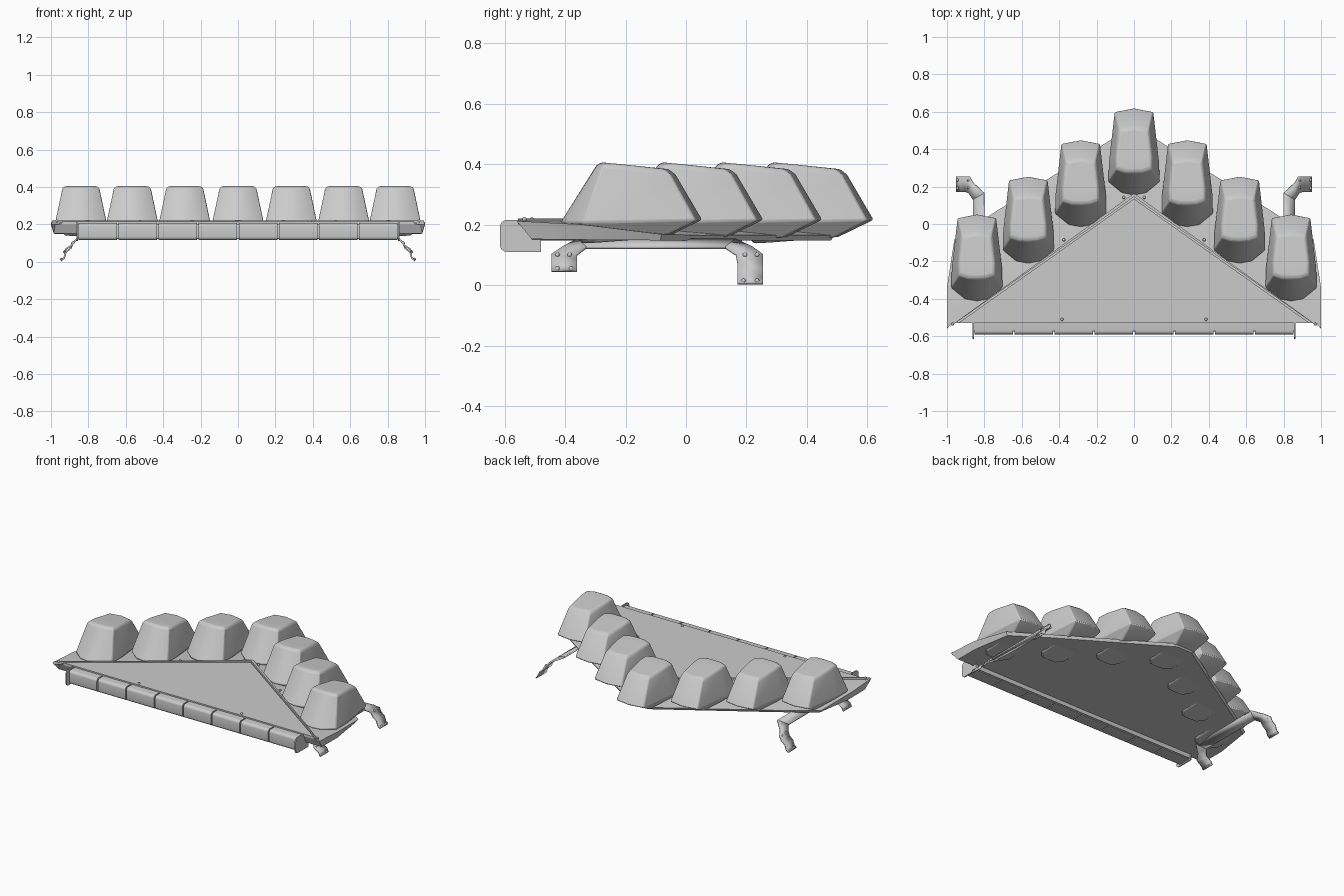
import bpy, bmesh, math
from mathutils import Vector

if "Cube" in bpy.data.objects:
    bpy.data.objects.remove(bpy.data.objects["Cube"])


def make(name, verts, faces, mirror=False, thick=0, bevel=0, angle=35):
    me = bpy.data.meshes.new(name)
    bm = bmesh.new()
    vs = [bm.verts.new(v) for v in verts]
    for f in faces:
        bm.faces.new([vs[i] for i in f])
    bmesh.ops.recalc_face_normals(bm, faces=bm.faces)
    bm.to_mesh(me)
    bm.free()
    ob = bpy.data.objects.new(name, me)
    bpy.context.collection.objects.link(ob)
    if thick:
        m = ob.modifiers.new("Thickness", 'SOLIDIFY')
        m.thickness, m.offset = thick, 0
    if bevel:
        m = ob.modifiers.new("Bevel", 'BEVEL')
        m.width, m.segments, m.limit_method = bevel, 2, 'ANGLE'
        m.angle_limit = math.radians(25)
    if mirror:
        ob.modifiers.new("Mirror", 'MIRROR').use_clip = True
    bpy.context.view_layer.objects.active = ob
    bpy.ops.object.select_all(action='DESELECT')
    ob.select_set(True)
    bpy.ops.object.shade_smooth_by_angle(angle=math.radians(angle))
    return ob


def loft(rings):
    n = len(rings[0])
    verts = [p for r in rings for p in r]
    faces = [(k * n + i, k * n + (i + 1) % n, (k + 1) * n + (i + 1) % n, (k + 1) * n + i)
             for k in range(len(rings) - 1) for i in range(n)]
    faces += [tuple(range(n)), tuple(range((len(rings) - 1) * n, len(rings) * n))]
    return verts, faces


# V-shaped deck: flat centre, sloping outer band, flat underside (half, mirrored)
inner = [(0, .17, .207), (.72, -.345, .207), (.975, -.53, .207)]
outer = [(0, .49, .165), (.06, .49, .165), (.75, .06, .165), (.96, -.08, .168),
         (1, -.34, .2), (1, -.56, .212)]
front = [(0, -.53, .207)]
under = [(0, -.5, .148), (0, .48, .148), (.055, .48, .148), (.74, .055, .148),
         (.945, -.085, .148), (.985, -.34, .15), (.985, -.51, .152)]
verts = inner + outer + front + under
make("deck", verts, [
    (9, 0, 1), (9, 1, 2), (0, 3, 4), (0, 4, 5, 1), (1, 5, 6), (1, 6, 7), (1, 7, 8, 2),
    (3, 4, 12, 11), (4, 5, 13, 12), (5, 6, 14, 13), (6, 7, 15, 14), (7, 8, 16, 15),
    (2, 8, 16), (9, 2, 16, 10), (10, 11, 12, 13, 14, 15, 16)], mirror=True, angle=20)

# Raised triangular cover and the rim strips beside it
tri = [(-.94, -.53), (.94, -.53), (0, .135)]
make("top_cover", *loft([[(x, y, z) for x, y in tri] for z in (.2, .216)]))
strip = [(.0, .165), (.0, .145), (.955, -.53), (.995, -.555)]
make("edge_strip", *loft([[(x, y, z) for x, y in strip] for z in (.2, .22)]), mirror=True)


# Lamp pods: three cross-sections from underside to rim to sloping roof
def full(half):
    return half + [(-x, y, z) for x, y, z in reversed(half[1:-1])]


pod_rings = [
    full([(0, .225, .138), (.05, .228, .138), (.085, .27, .14), (.085, .36, .147),
          (.075, .49, .158), (0, .505, .16)]),
    full([(0, .153, .208), (.065, .165, .208), (.138, .225, .208), (.135, .33, .209),
          (.104, .6, .214), (0, .62, .216)]),
    full([(0, .272, .398), (.05, .274, .398), (.098, .29, .394), (.1, .36, .388),
          (.082, .515, .366), (0, .532, .366)]),
    full([(0, .29, .406), (.045, .292, .406), (.086, .305, .404), (.088, .36, .399),
          (.072, .495, .384), (0, .508, .384)]),
]
for px, dy in [(0, 0), (.285, -.17), (.565, -.365), (.84, -.567)]:
    for s in ((1,) if px == 0 else (1, -1)):
        rings = [[(x + s * px, y + dy, z) for x, y, z in r] for r in pod_rings]
        make("lamp_pod", *loft(rings), bevel=.006, angle=32)


# Front light bar: eight rounded modules, end frames and backing
def rounded(y0, y1, z0, z1, r, x):
    pts = []
    for cy, cz, a in [(y1, z1, None), (y0 + r, z1 - r, 90), (y0 + r, z0 + r, 180), (y1, z0, None)]:
        if a is None:
            pts.append((x, cy, cz))
        else:
            for k in range(5):
                t = math.radians(a + k * 22.5)
                pts.append((x, cy + r * math.cos(t), cz + r * math.sin(t)))
    return pts


pitch = 1.715 / 8
for i in range(8):
    x = (i - 3.5) * pitch
    make("front_lamp", *loft([rounded(-.59, -.49, .116, .207, .018, x + d)
                              for d in (-.103, .103)]))
for x in (-.86, .86):
    make("bar_end_frame", *loft([rounded(-.615, -.48, .11, .215, .022, x + d)
                                 for d in (-.004, .004)]))
make("bar_backing", *loft([rounded(-.575, -.485, .122, .2, .01, x) for x in (-.856, .856)]))

# Side mounting rails with a bent hook at each end (half, mirrored)
rows = [(.15, .80), (.124, .855), (.095, .88), (.065, .895), (.045, .915)]
rail = [(.80, -.36, .15), (.80, .165, .15), (.86, .13, .124), (.86, -.33, .124)]
make("side_rail", rail, [(0, 1, 2, 3)], mirror=True, thick=.01)


def hook(name, prof):
    v, f = [], []
    for y0, y1, x, z in prof:
        v += [(x, y0, z), (x, y1, z)]
    for i in range(len(prof) - 1):
        f.append((2 * i, 2 * i + 1, 2 * i + 3, 2 * i + 2))
    make(name, v, f, mirror=True, thick=.009)


hook("rear_hook", [(.10, .165, .80, .15), (.13, .22, .86, .124), (.165, .255, .882, .1),
                   (.17, .255, .895, .072), (.17, .255, .92, .052), (.17, .255, .93, .02),
                   (.17, .255, .948, .006)])
hook("front_hook", [(-.36, -.29, .80, .15), (-.41, -.33, .86, .124), (-.445, -.36, .88, .1),
                    (-.445, -.36, .893, .085), (-.445, -.36, .918, .07), (-.445, -.36, .93, .046)])


# Screws on cover, hooks
def screw(x, y, z):
    for s in (1, -1):
        bpy.ops.mesh.primitive_uv_sphere_add(segments=10, ring_count=6, radius=.008,
                                             location=(s * x, y, z))
        bpy.context.object.name = "screw"
        bpy.ops.object.shade_smooth()


for p in [(.385, -.51, .216), (.375, -.085, .212), (.055, .142, .212), (.97, -.535, .218),
          (.885, .195, .11 - .01), (.885, .235, .10), (.885, -.425, .10), (.885, -.385, .10),
          (.944, .19, .014), (.944, .235, .014), (.928, -.425, .054), (.928, -.38, .054)]:
    screw(*p)
